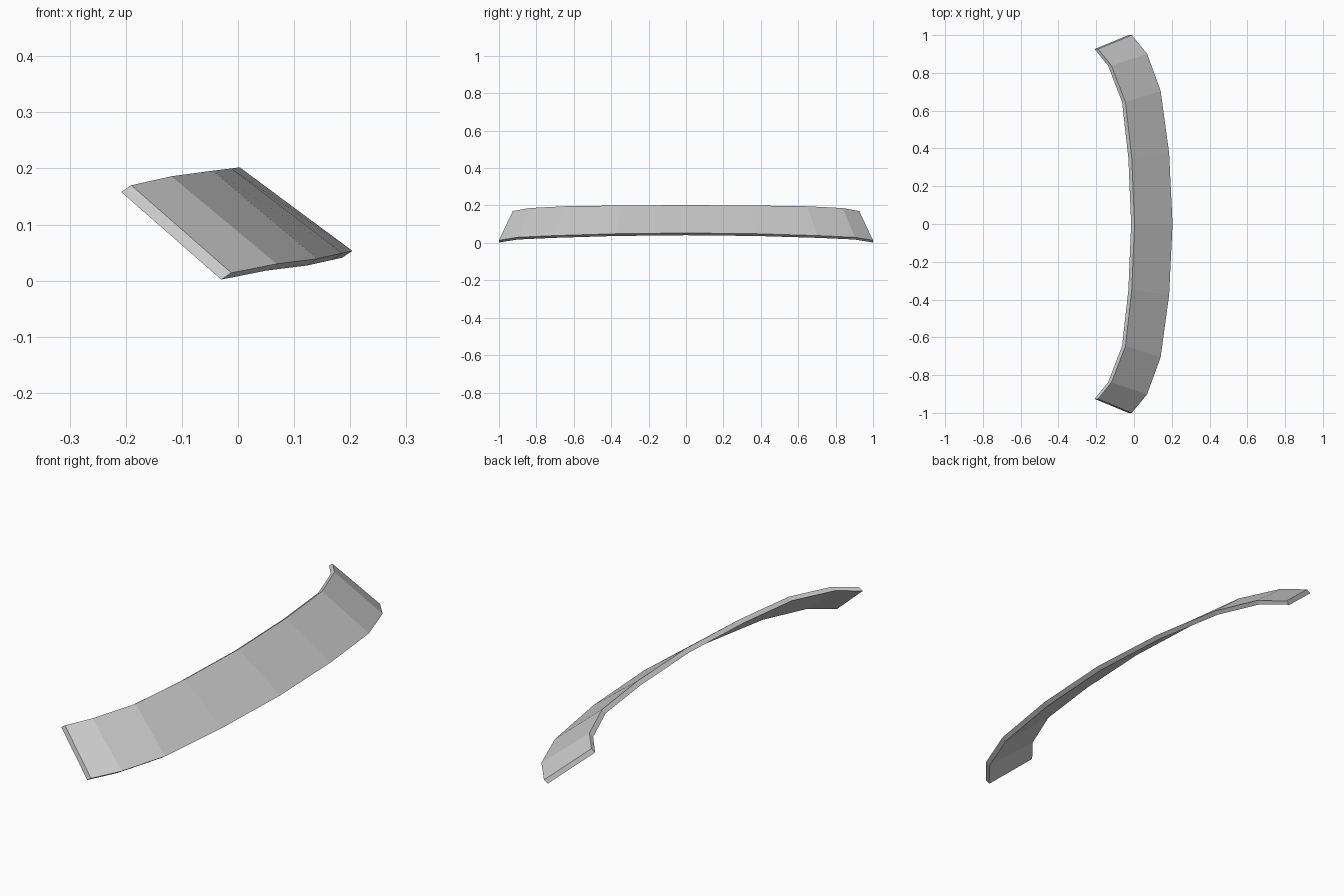
import bpy
import bmesh
from mathutils import Vector

cube = bpy.data.objects.get("Cube")
if cube:
    bpy.data.objects.remove(cube, do_unlink=True)

# Single plain grey
grey = bpy.data.materials.new("plain_grey")
grey.use_nodes = True
colour = (0.6, 0.6, 0.6, 1)
grey.diffuse_color = colour
grey.node_tree.nodes["Principled BSDF"].inputs["Base Color"].default_value = colour

# Outer face edges, from the middle to one end
top_edge = [(0.003, 0, 0.202), (-0.012, 0.35, 0.2), (-0.045, 0.645, 0.196),
            (-0.119, 0.838, 0.186), (-0.19, 0.926, 0.17)]
bottom_edge = [(0.204, 0, 0.053), (0.186, 0.375, 0.049), (0.141, 0.705, 0.039),
               (0.069, 0.902, 0.03), (-0.012, 1.0, 0.014)]
thickness = Vector((-0.018, 0, -0.012))


def full_edge(half):
    """Mirror a half edge across the middle."""
    return [Vector((x, -y, z)) for x, y, z in half[:0:-1]] + [Vector(p) for p in half]


# Curved sloping strip: one four-cornered section per station
bm = bmesh.new()
sections = []
for top, bottom in zip(full_edge(top_edge), full_edge(bottom_edge)):
    corners = (top, bottom, bottom + thickness, top + thickness)
    sections.append([bm.verts.new(c) for c in corners])
for a, b in zip(sections, sections[1:]):
    for i in range(4):
        j = (i + 1) % 4
        bm.faces.new((a[i], a[j], b[j], b[i]))

# End caps
bm.faces.new(sections[0])
bm.faces.new(sections[-1])
bmesh.ops.recalc_face_normals(bm, faces=bm.faces)

mesh = bpy.data.meshes.new("curved_strip")
bm.to_mesh(mesh)
bm.free()
mesh.materials.append(grey)
strip = bpy.data.objects.new("curved_strip", mesh)
bpy.context.collection.objects.link(strip)
